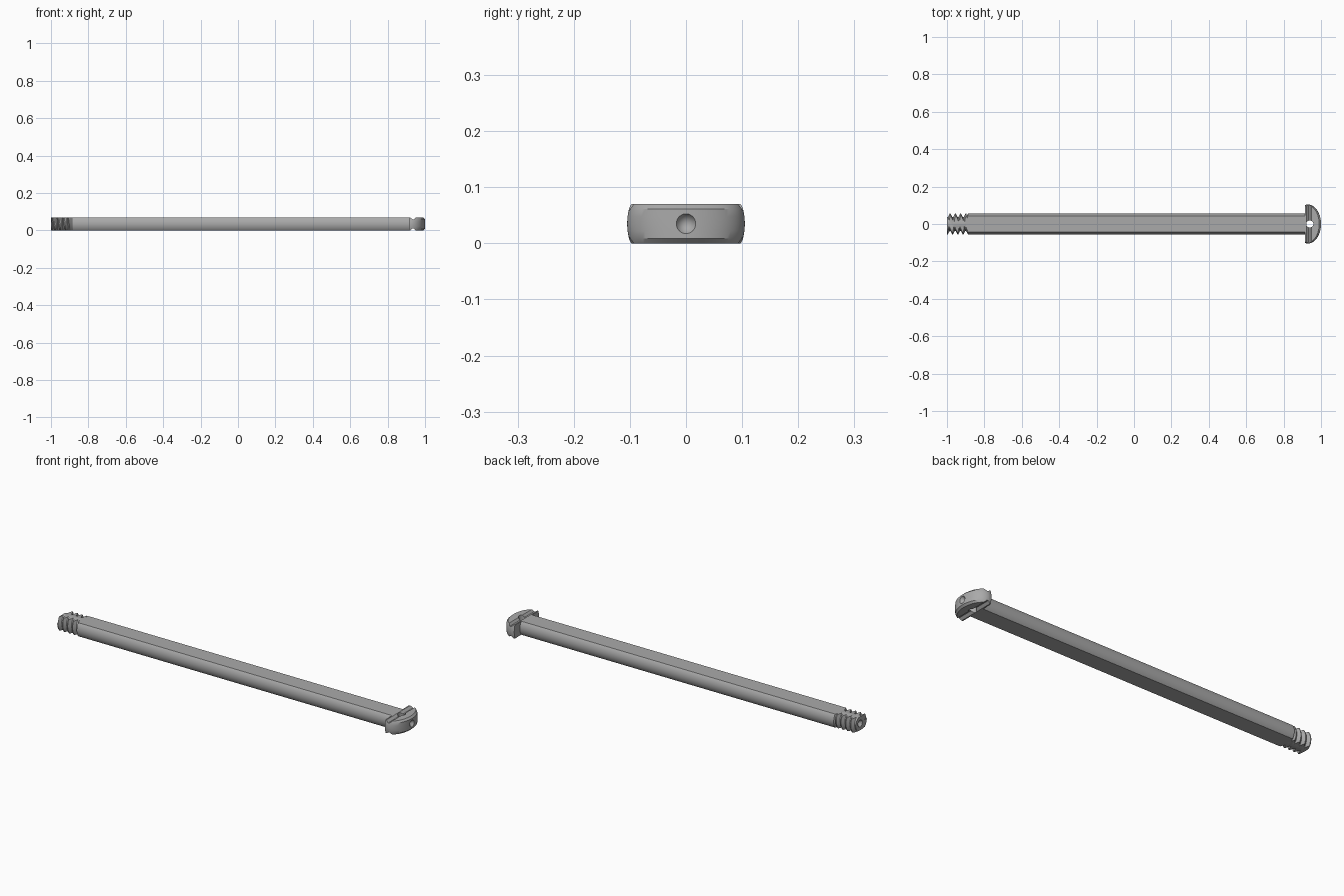
import bpy, bmesh
from math import sin, cos, pi, sqrt
from mathutils import Matrix, Vector

cube = bpy.data.objects.get("Cube")
if cube:
    bpy.data.objects.remove(cube, do_unlink=True)

HALF = 0.035          # half height between the two flats
SHAFT_R, ROOT_R = 0.056, 0.037
HEAD_X = 0.915

grey = bpy.data.materials.new("plain grey")
grey.use_nodes = True
grey.diffuse_color = (0.4, 0.4, 0.4, 1)
grey.node_tree.nodes["Principled BSDF"].inputs["Base Color"].default_value = (0.4, 0.4, 0.4, 1)


def finish(name, bm):
    bmesh.ops.remove_doubles(bm, verts=bm.verts, dist=1e-5)
    bmesh.ops.recalc_face_normals(bm, faces=bm.faces)
    mesh = bpy.data.meshes.new(name)
    bm.to_mesh(mesh)
    bm.free()
    mesh.materials.append(grey)
    obj = bpy.data.objects.new(name, mesh)
    bpy.context.collection.objects.link(obj)
    return obj


def skin(bm, rows):
    """Join rows of points with quads."""
    grid = [[bm.verts.new(p) for p in row] for row in rows]
    for a, b in zip(grid, grid[1:]):
        for i in range(len(a) - 1):
            bm.faces.new((a[i], a[i + 1], b[i + 1], b[i]))
    return grid


def flattened(name, rows):
    """Round bar along x, capped and sliced flat above and below."""
    bm = bmesh.new()
    skin(bm, rows)
    bmesh.ops.remove_doubles(bm, verts=bm.verts, dist=1e-5)
    bmesh.ops.holes_fill(bm, edges=[e for e in bm.edges if e.is_boundary], sides=0)
    for side in (1, -1):
        geom = bm.verts[:] + bm.edges[:] + bm.faces[:]
        bmesh.ops.bisect_plane(bm, geom=geom, plane_co=(0, 0, HALF + side * HALF),
                               plane_no=(0, 0, side), clear_outer=True)
        bmesh.ops.holes_fill(bm, edges=[e for e in bm.edges if e.is_boundary], sides=0)
    return finish(name, bm)


def ring_point(x, r, t):
    return (x, r * cos(t), HALF + r * sin(t))


def smooth(obj, angle=0.5):
    bpy.ops.object.select_all(action='DESELECT')
    obj.select_set(True)
    bpy.context.view_layer.objects.active = obj
    bpy.ops.object.shade_smooth_by_angle(angle=angle)


def cut(obj, cutter):
    mod = obj.modifiers.new("cut", 'BOOLEAN')
    mod.operation, mod.solver, mod.object = 'DIFFERENCE', 'EXACT', cutter
    cutter.hide_render = True
    bpy.context.view_layer.objects.active = obj
    bpy.ops.object.modifier_apply(modifier=mod.name)
    bpy.data.objects.remove(cutter, do_unlink=True)


def cone_cutter(r1, r2, depth, matrix):
    bm = bmesh.new()
    bmesh.ops.create_cone(bm, cap_ends=True, segments=32, radius1=r1, radius2=r2,
                          depth=depth, matrix=matrix)
    return finish("cutter", bm)


# Shaft with a bevelled shoulder next to the thread
N = 64
angles = [2 * pi * i / N for i in range(N + 1)]
profile = [(-0.898, ROOT_R), (-0.887, SHAFT_R), (HEAD_X + 0.003, SHAFT_R)]
shaft = flattened("shaft", [[ring_point(x, r, t) for t in angles] for x, r in profile])

# Helical thread: grid sheared along the helix, ends faded to the root
PITCH, START, END = 0.028, -1.0, -0.892
steps = [(0, ROOT_R), (0.2, ROOT_R), (0.52, 0.055), (0.68, 0.055)]
rows = []
for turn in range(-1, 5):
    for frac, radius in steps:
        row = []
        for t in angles:
            x = START + PITCH * (turn + frac + t / (2 * pi))
            inside = START < x < END
            row.append(ring_point(min(max(x, START), END), radius if inside else ROOT_R, t))
        rows.append(row)
thread = flattened("thread", rows)

# Domed head: stacked outlines, pulled in at the chamfered edges
layers = [(-HALF, 0.01), (-0.026, 0), (-0.013, 0), (0, 0), (0.013, 0), (0.026, 0), (HALF, 0.01)]
bm = bmesh.new()
outlines = []
for z, inset in layers:
    k = sqrt(1 - (z / 0.105) ** 2)
    w = 0.105 * k
    pts = [(HEAD_X, -w + 0.003, z + HALF)]
    for i in range(41):
        t = -pi / 2 + pi * i / 40
        pts.append((0.928 + (0.072 - inset) * cos(t), w * sin(t), z + HALF))
    pts += [(HEAD_X, w - 0.003, z + HALF)]
    outlines.append(pts + [pts[0]])
grid = skin(bm, outlines)
bm.faces.new(grid[0][:-1])
bm.faces.new(grid[-1][:-1])
head = finish("head", bm)

# Cross grooves on both flats of the head
for side in (1, -1):
    bm = bmesh.new()
    section = [(0.920, 0.036), (0.933, 0.024), (0.941, 0.024), (0.951, 0.036), (0.951, 0.05), (0.920, 0.05)]
    ends = [[bm.verts.new((x, y, HALF + side * z)) for x, z in section] for y in (-0.2, 0.2)]
    bm.faces.new(ends[0])
    bm.faces.new(ends[1])
    for i in range(len(section)):
        j = (i + 1) % len(section)
        bm.faces.new((ends[0][i], ends[0][j], ends[1][j], ends[1][i]))
    cut(head, finish("cutter", bm))

# Through hole in the head and conical pits in both ends
cut(head, cone_cutter(0.019, 0.019, 0.2, Matrix.Translation((0.94, 0, HALF))))
turn_x = Matrix.Rotation(pi / 2, 4, 'Y')
cut(head, cone_cutter(0, 0.0195, 0.034, Matrix.Translation((0.986, 0, HALF)) @ turn_x))
cut(thread, cone_cutter(0.0195, 0, 0.034, Matrix.Translation((-0.986, 0, HALF)) @ turn_x))

for part in (shaft, thread, head):
    smooth(part)
